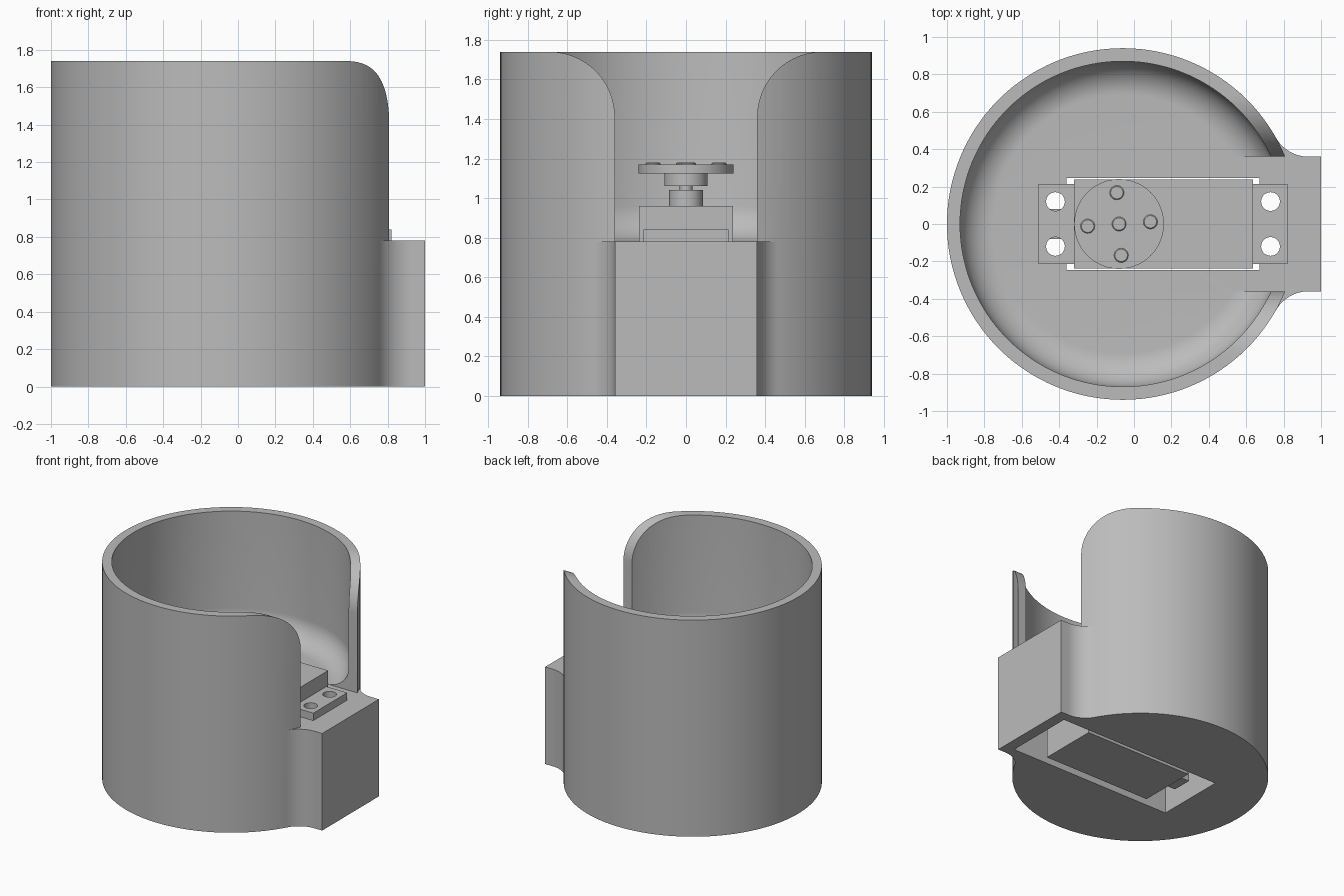
import bpy, bmesh
from math import sin, cos, pi, radians, sqrt, atan2
from mathutils import Vector, Matrix

if "Cube" in bpy.data.objects:
    bpy.data.objects.remove(bpy.data.objects["Cube"], do_unlink=True)

grey = bpy.data.materials.new("plain_grey")
grey.use_nodes = True
grey.diffuse_color = (0.5, 0.5, 0.5, 1)
grey.node_tree.nodes["Principled BSDF"].inputs["Base Color"].default_value = (0.5, 0.5, 0.5, 1)

CX, R_OUT, R_IN = -0.06, 0.94, 0.87      # cup axis and radii
FLOOR, RIM, HALF = 0.78, 1.74, 0.36      # floor height, rim height, half opening
COVE, FILLET, FLARE = 0.18, 0.2, 0.33


def make(name, bm):
    bmesh.ops.recalc_face_normals(bm, faces=bm.faces)
    mesh = bpy.data.meshes.new(name)
    bm.to_mesh(mesh)
    bm.free()
    mesh.materials.append(grey)
    ob = bpy.data.objects.new(name, mesh)
    bpy.context.collection.objects.link(ob)
    return ob


def box(name, x0, x1, half_y, z0, z1):
    bm = bmesh.new()
    bmesh.ops.create_cube(bm, size=1)
    for v in bm.verts:
        v.co = ((x0 + x1) / 2 + v.co.x * (x1 - x0), v.co.y * 2 * half_y,
                (z0 + z1) / 2 + v.co.z * (z1 - z0))
    return make(name, bm)


def prism(name, points, direction):
    bm = bmesh.new()
    face = bm.faces.new([bm.verts.new(p) for p in points])
    new = bmesh.ops.extrude_face_region(bm, geom=[face])["geom"]
    bmesh.ops.translate(bm, vec=direction, verts=[g for g in new if isinstance(g, bmesh.types.BMVert)])
    return make(name, bm)


def lathe(name, profile, x=CX, y=0, steps=128):
    bm = bmesh.new()
    verts = [bm.verts.new((r, 0, z)) for r, z in profile]
    edges = [bm.edges.new(pair) for pair in zip(verts, verts[1:])]
    bmesh.ops.spin(bm, geom=verts + edges, cent=(0, 0, 0), axis=(0, 0, 1), angle=2 * pi, steps=steps)
    bmesh.ops.remove_doubles(bm, verts=bm.verts, dist=1e-5)
    bmesh.ops.translate(bm, vec=(x, y, 0), verts=bm.verts)
    return make(name, bm)


def rod(name, r, z0, z1, x, y=0, steps=48):
    return lathe(name, [(0, z0), (r, z0), (r, z1), (0, z1)], x, y, steps)


def arc(cx, cy, r, a0, a1, n=16):
    return [(cx + r * cos(a0 + (a1 - a0) * i / n), cy + r * sin(a0 + (a1 - a0) * i / n))
            for i in range(n + 1)]


def activate(ob):
    bpy.ops.object.select_all(action="DESELECT")
    ob.select_set(True)
    bpy.context.view_layer.objects.active = ob


def boolean(target, tool, operation="DIFFERENCE"):
    mod = target.modifiers.new("bool", "BOOLEAN")
    mod.operation, mod.solver, mod.object = operation, "EXACT", tool
    activate(target)
    bpy.ops.object.modifier_apply(modifier=mod.name)
    bpy.data.objects.remove(tool, do_unlink=True)


def smooth(ob):
    activate(ob)
    bpy.ops.object.shade_smooth_by_angle(angle=radians(30))


# Cup with coved floor
cove = arc(R_IN - COVE, FLOOR + COVE, COVE, 0, -pi / 2)
cup = lathe("cup", [(0, 0), (R_OUT, 0), (R_OUT, RIM), (R_IN, RIM)] + cove + [(0, FLOOR)])

# Spout block blended into the cup wall
fy = HALF + FILLET
fx = CX + sqrt((R_OUT + FILLET) ** 2 - fy ** 2)
blend = arc(fx, fy, FILLET, atan2(-fy, CX - fx), -pi / 2)
side = [(0.6, 0.4)] + blend + [(1, HALF)]
outline = side + [(x, -y) for x, y in reversed(side)]
boolean(cup, prism("spout", [(x, y, 0) for x, y in outline], (0, 0, FLOOR)), "UNION")

# Opening with flared upper corners
half = [(HALF, FLOOR)] + arc(HALF + FLARE, RIM - FLARE, FLARE, pi, pi / 2, 24) + [(HALF + FLARE, RIM + 0.2)]
gap = half + [(-y, z) for y, z in reversed(half)]
boolean(cup, prism("opening", [(0.2, y, z) for y, z in gap], (1, 0, 0)))

# Motor pocket, slot and screw holes
boolean(cup, box("pocket", -0.54, 0.91, 0.285, -0.1, 0.68))
boolean(cup, box("slot", -0.36, 0.67, 0.247, 0.6, 0.9))
flange = box("motor_flange", -0.51, 0.82, 0.215, FLOOR, 0.84)
for x in (-0.42, 0.73):
    for y in (-0.12, 0.12):
        for target in (cup, flange):
            boolean(target, rod("screw_hole", 0.05, 0.6, 1, x, y))
smooth(cup)
smooth(flange)

# Motor body and cable stub
box("motor_body", -0.32, 0.635, 0.238, 0.015, 0.96)
box("cable_stub", -0.46, -0.31, 0.08, 0.08, 0.2)

# Output shaft and round horn
AX = -0.08
for name, r, z0, z1 in (("shaft_boss", 0.085, 0.95, 1.04), ("shaft", 0.032, 1.03, 1.07),
                        ("horn_hub", 0.11, 1.06, 1.13), ("horn_disc", 0.24, 1.125, 1.17)):
    smooth(rod(name, r, z0, z1, AX, 0, 64))

# Screw heads on the horn
spots = [(0, 0)] + [(0.168 * cos(a), 0.168 * sin(a)) for a in [radians(4 + 90 * i) for i in range(4)]]
for dx, dy in spots:
    smooth(lathe("horn_screw", [(0, 1.16), (0.038, 1.16), (0.038, 1.174), (0.033, 1.179), (0, 1.179)],
                 AX + dx, dy, 32))
